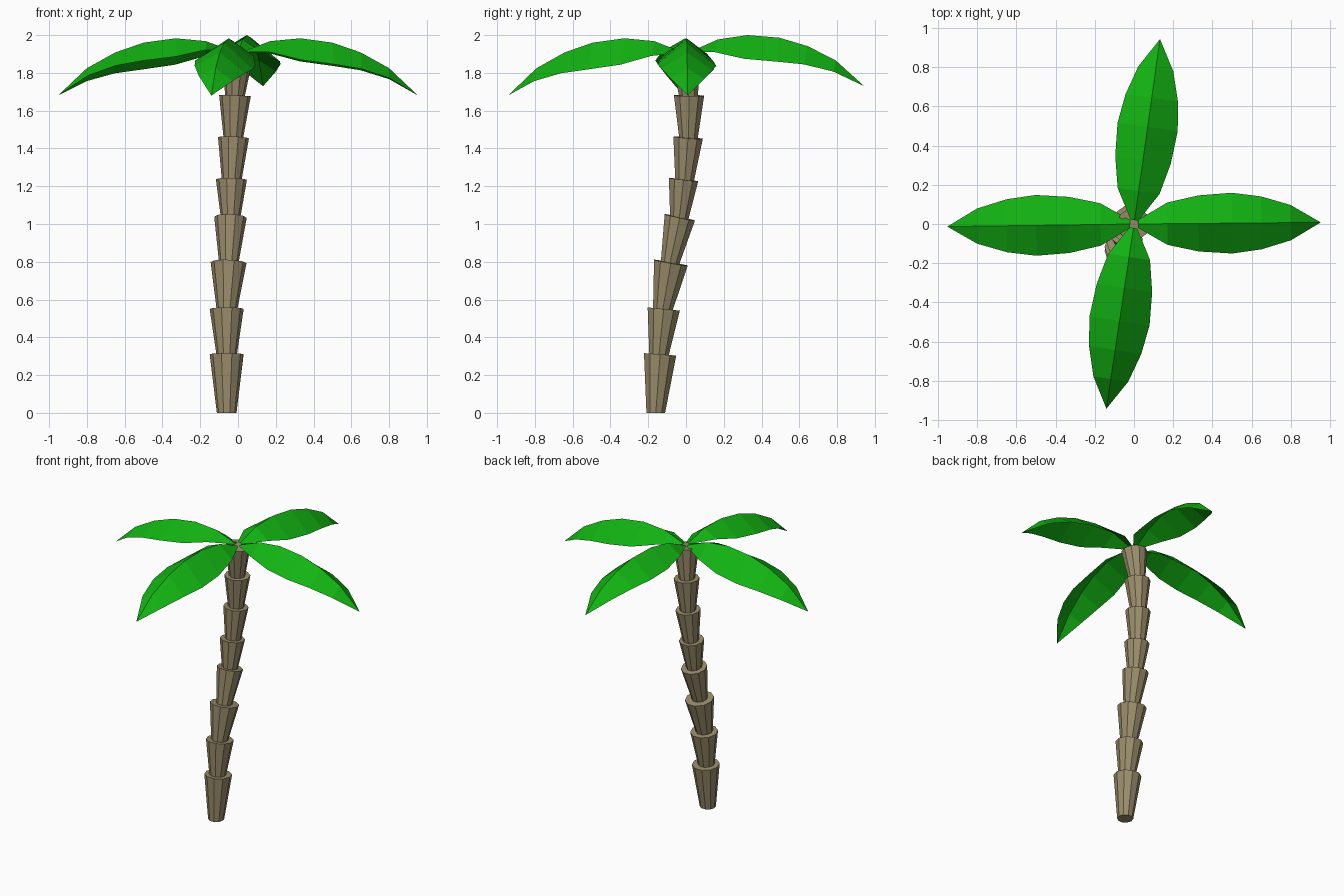
import bpy, math
from mathutils import Vector

if "Cube" in bpy.data.objects:
    bpy.data.objects.remove(bpy.data.objects["Cube"])


def material(name, colour):
    m = bpy.data.materials.new(name)
    m.diffuse_color = (*colour, 1)
    m.use_nodes = True
    m.node_tree.nodes["Principled BSDF"].inputs["Base Color"].default_value = m.diffuse_color
    return m


BARK = material("bark", (0.33, 0.27, 0.15))
GREEN = material("leaf_green", (0.006, 0.45, 0.006))


def add_mesh(name, verts, faces, mat):
    me = bpy.data.meshes.new(name)
    me.from_pydata([tuple(v) for v in verts], [], faces)
    me.materials.append(mat)
    ob = bpy.data.objects.new(name, me)
    bpy.context.collection.objects.link(ob)
    return ob


# Trunk: flared segments, each stuck into the one below
SIDES = 10


def trunk_segment(i, bottom, top, r0, r1):
    a, b = Vector(bottom), Vector(top)
    tilt = Vector((0, 0, 1)).rotation_difference(b - a)
    verts = []
    for centre, r, flat in ((a, r0, i == 0), (b, r1, False)):
        for k in range(SIDES):
            t = 2 * math.pi * k / SIDES
            p = Vector((r * math.cos(t), r * math.sin(t), 0))
            verts.append(centre + (p if flat else tilt @ p))
    faces = [(k, (k + 1) % SIDES, SIDES + (k + 1) % SIDES, SIDES + k)
             for k in range(SIDES)]
    faces += [tuple(reversed(range(SIDES))), tuple(range(SIDES, 2 * SIDES))]
    add_mesh(f"trunk_segment_{i + 1}", verts, faces, BARK)


segments = [
    ((-0.06, -0.16, 0.00), (-0.06, -0.137, 0.31), 0.052, 0.09),
    ((-0.06, -0.146, 0.28), (-0.06, -0.118, 0.55), 0.05, 0.09),
    ((-0.06, -0.128, 0.52), (-0.05, -0.08, 0.795), 0.05, 0.095),
    ((-0.05, -0.09, 0.77), (-0.04, -0.033, 1.035), 0.048, 0.086),
    ((-0.04, -0.038, 1.01), (-0.035, -0.013, 1.235), 0.048, 0.082),
    ((-0.035, -0.01, 1.20), (-0.024, 0.011, 1.457), 0.048, 0.082),
    ((-0.026, 0.013, 1.43), (-0.016, 0.016, 1.68), 0.048, 0.084),
    ((-0.018, 0.015, 1.65), (-0.002, 0.0, 1.90), 0.048, 0.084),
]
for i, s in enumerate(segments):
    trunk_segment(i, *s)

# Leaves: (distance out, ridge height, half width, edge drop)
STATIONS = [
    (0.02, 1.910, 0.02, 0.00),
    (0.17, 1.968, 0.108, 0.062),
    (0.33, 1.983, 0.143, 0.118),
    (0.50, 1.960, 0.155, 0.118),
    (0.65, 1.908, 0.135, 0.09),
    (0.80, 1.825, 0.09, 0.055),
]


def leaf(name, degrees, roll=0.0, lift=0.0):
    t = math.radians(degrees)
    out = Vector((math.cos(t), math.sin(t), 0))
    side = Vector((-math.sin(t), math.cos(t), 0))
    verts, faces = [], []
    for r, z, w, drop in STATIONS:
        for s in (1, 0, -1):
            h = z + lift * r - abs(s) * drop + s * w * roll
            verts.append(out * r + side * (s * w) + Vector((0, 0, h)))
    n = len(STATIONS)
    for i in range(n - 1):
        for j in (0, 1):
            a = 3 * i + j
            faces.append((a, a + 1, a + 4, a + 3))
    verts.append(out * 0.953 + Vector((0, 0, 1.68 + lift * 0.953)))
    a = 3 * (n - 1)
    faces += [(a, a + 1, 3 * n), (a + 1, a + 2, 3 * n)]
    add_mesh(name, verts, faces, GREEN)


leaf("leaf_right", 0.5, roll=-0.03)
leaf("leaf_back", 82, roll=0.05, lift=0.052)
leaf("leaf_left", 180.8, roll=0.15)
leaf("leaf_front", 261.5, roll=-0.15)
